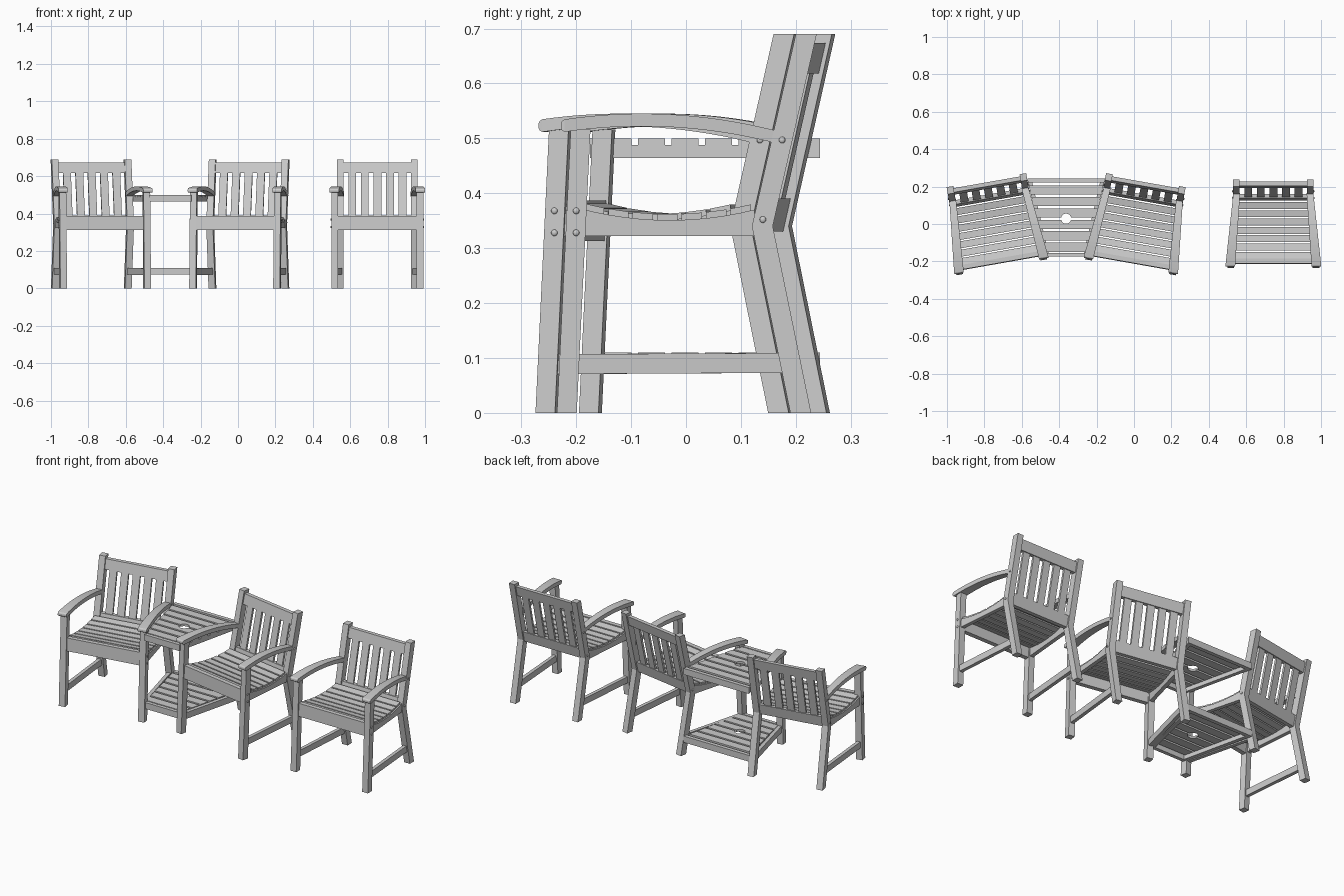
import bpy, bmesh
from math import sin, cos, pi, radians
from mathutils import Matrix

if "Cube" in bpy.data.objects:
    bpy.data.objects.remove(bpy.data.objects["Cube"])


def loft(name, rings, mat=Matrix()):
    """Skin equal-sized rings of points and cap both ends."""
    bm = bmesh.new()
    vs = [[bm.verts.new(p) for p in r] for r in rings]
    n = len(rings[0])
    for a, b in zip(vs, vs[1:]):
        for i in range(n):
            j = (i + 1) % n
            bm.faces.new((a[i], a[j], b[j], b[i]))
    bm.faces.new(vs[0])
    bm.faces.new(vs[-1])
    finish(name, bm, mat)


def finish(name, bm, mat, smooth=False):
    bmesh.ops.recalc_face_normals(bm, faces=bm.faces)
    me = bpy.data.meshes.new(name)
    bm.to_mesh(me)
    bm.free()
    for p in me.polygons:
        p.use_smooth = smooth
    ob = bpy.data.objects.new(name, me)
    ob.matrix_world = mat
    bpy.context.collection.objects.link(ob)


def ring_y(y, x, hx, z0, z1):
    return [(x - hx, y, z0), (x + hx, y, z0), (x + hx, y, z1), (x - hx, y, z1)]


def ring_z(z, x, hx, y, hy):
    return [(x - hx, y - hy, z), (x + hx, y - hy, z), (x + hx, y + hy, z), (x - hx, y + hy, z)]


def bolt(name, x, y, z, mat):
    bm = bmesh.new()
    bmesh.ops.create_uvsphere(bm, u_segments=10, v_segments=6, radius=0.006,
                              matrix=Matrix.Translation((x, y, z)) @ Matrix.Diagonal((0.6, 1, 1, 1)))
    finish(name, bm, mat, True)


def side_x(y):       # the chair narrows towards its back
    return 0.228 - 0.03 * (y + 0.2) / 0.34


def seat_z(y):       # dished seat curve
    return 0.362 + 0.018 * ((y + 0.03) / 0.15) ** 2


def arm_z(y):        # arched arm curve
    return 0.545 - 0.52 * (y + 0.08) ** 2


def back_y(z):       # leaning back post centre line
    return 0.139 + 0.08 * (z - 0.34) / 0.35


def chair(tag, mat):
    def part(name, rings):
        loft(f"{tag}_{name}", rings, mat)

    for s, side in ((-1, "left"), (1, "right")):
        part(f"front_leg_{side}", [ring_z(0, s * .228, .018, -.217, .018),
                                   ring_z(.516, s * .228, .018, -.192, .018)])
        part(f"back_post_{side}", [ring_z(0, s * .198, .018, .209, .019),
                                   ring_z(.34, s * .198, .018, .139, .019),
                                   ring_z(.69, s * .198, .018, .219, .019)])
        part(f"stretcher_{side}", [ring_y(-.205, s * .228, .01, .071, .107),
                                   ring_y(.185, s * .198, .01, .073, .109)])
        # dished seat side rail
        ys = [-.195 + .32 * i / 12 for i in range(13)]
        part(f"seat_rail_{side}", [ring_y(y, s * side_x(y), .011, .322, seat_z(y) - .011) for y in ys])
        # arched arm with rounded nose
        rings = []
        for i in range(19):
            y = -.221 + .387 * i / 18
            rings.append(ring_y(y, s * side_x(y), .026 - .008 * i / 18, arm_z(y) - .023, arm_z(y)))
        nose = [ring_y(y, s * .23, .025, .512 + d, .534 - d) for y, d in ((-.228, .007), (-.226, .003))]
        part(f"arm_{side}", nose + rings)
        for i, (x, y, z) in enumerate(((.247, -.2, .328), (.247, -.2, .368),
                                       (.217, .14, .352), (.217, .175, .497))):
            bolt(f"{tag}_bolt_{side}_{i}", s * x, y, z, mat)

    # front apron
    part("front_apron", [[(x, -.213, .313), (x, -.188, .313), (x, -.185, .387), (x, -.21, .387)]
                         for x in (-.215, .215)])
    # seat slats follow the dished curve
    for i in range(7):
        y0 = -.186 + .0445 * i
        y1 = y0 + .037
        part(f"seat_slat_{i}", [[(s * (side_x(y) + .004), y, seat_z(y) - d)
                                 for y, d in ((y0, .012), (y1, .012), (y1, 0), (y0, 0))]
                                for s in (-1, 1)])
    # back rails and slats
    for name, z0, z1 in (("top", .618, .674), ("lower", .33, .39)):
        part(f"back_rail_{name}", [[(x, back_y(z) + d, z) for z, d in
                                    ((z0, -.011), (z0, .011), (z1, .011), (z1, -.011))]
                                   for x in (-.19, .19)])
    for i in range(5):
        part(f"back_slat_{i}", [ring_z(z, (i - 2) * .067, .021, back_y(z), .006) for z in (.38, .63)])


def table(tag, cx, z1):
    """Wedge-shaped slatted top with a round hole in the middle."""
    hw = lambda y: .152 + .23 * y
    yc, r = .0285, .027
    mat = Matrix.Translation((cx, 0, 0))

    def slab(name, pts, z0, z1):
        loft(f"{tag}_{name}", [[(x, y, z) for x, y in pts] for z in (z0, z1)], mat)

    for i in range(6):
        y = yc + (i - 2.5) * .061
        y0, y1 = y - .0245, y + .0245
        pts = [(-hw(y0), y0), (hw(y0), y0), (hw(y1), y1), (-hw(y1), y1)]
        angles = [radians(13 + 154 * k / 14) for k in range(15)]
        if i == 2:
            pts[3:3] = [(r * cos(a), yc - r * sin(a)) for a in angles]
        if i == 3:
            pts[1:1] = [(-r * cos(a), yc + r * sin(a)) for a in angles]
        slab(f"slat_{i}", pts, z1 - .013, z1)
    # end boards and side bearers
    for name, y0, y1 in (("front", -.175, -.155), ("back", .222, .244)):
        slab(f"{name}_rail", [(-hw(y0), y0), (hw(y0), y0), (hw(y1), y1), (-hw(y1), y1)], z1 - .036, z1)
    for s in (-1, 1):
        slab(f"side_rail_{s}", [(s * (hw(y) - d), y) for y, d in
                                ((-.17, 0), (.235, 0), (.235, .022), (-.17, .022))], z1 - .036, z1 - .012)


# single chair, then the pair turned towards each other
chair("single_chair", Matrix.Translation((.745, 0, 0)))
for tag, x, a in (("left_chair", -.748, 10), ("right_chair", .022, -10)):
    chair(tag, Matrix.Translation((x, 0, 0)) @ Matrix.Rotation(radians(a), 4, 'Z'))

# shared table and lower shelf
table("table_top", -.363, .5)
table("lower_shelf", -.363, .11)
